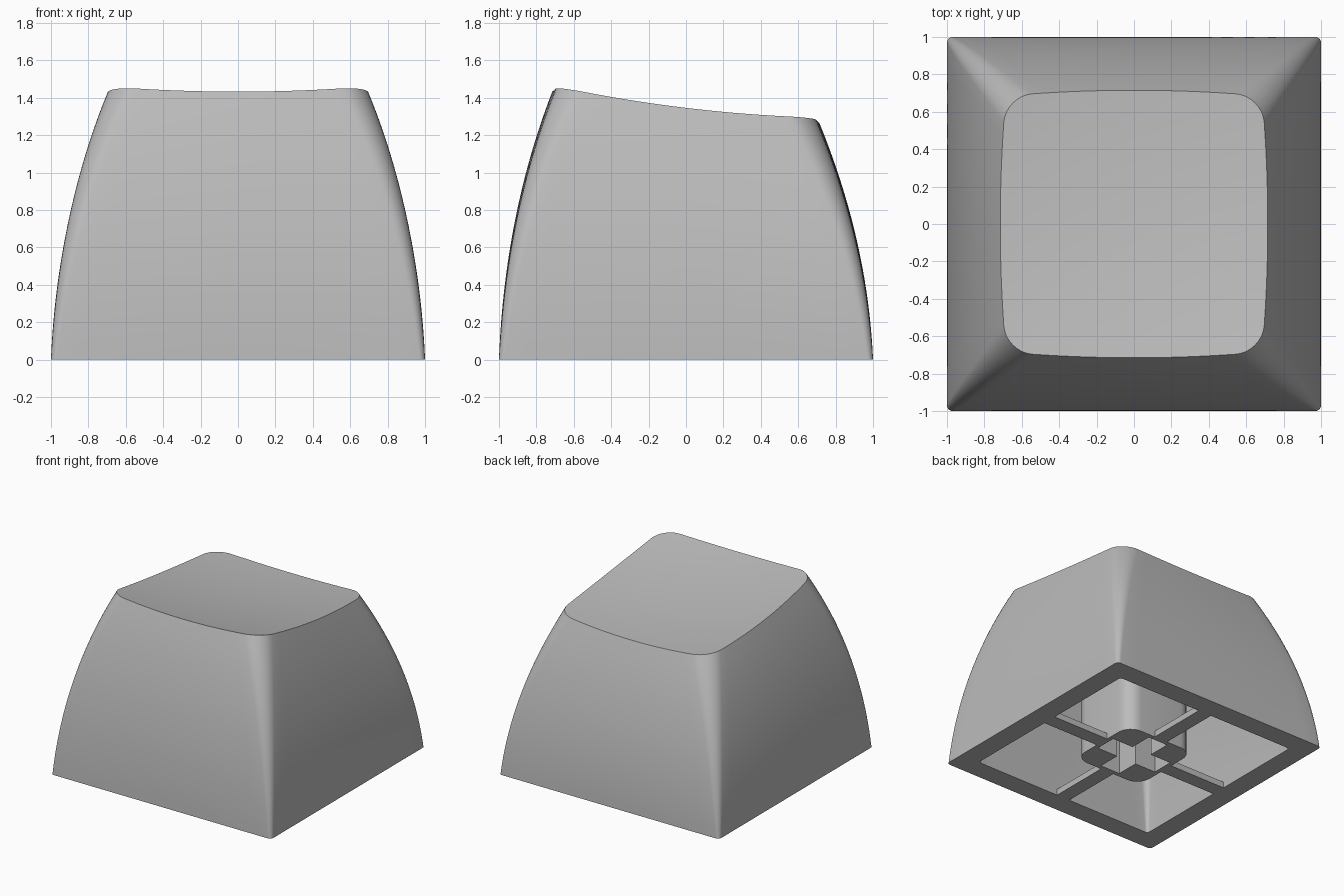
import bpy, bmesh, math

cube = bpy.data.objects.get("Cube")
if cube:
    bpy.data.objects.remove(cube, do_unlink=True)

grey = bpy.data.materials.new("plain grey")
grey.use_nodes = True
color = (0.5, 0.5, 0.5, 1)
grey.diffuse_color = color
grey.node_tree.nodes["Principled BSDF"].inputs["Base Color"].default_value = color


def finish(name, bm, smooth=True):
    bmesh.ops.recalc_face_normals(bm, faces=bm.faces)
    mesh = bpy.data.meshes.new(name)
    bm.to_mesh(mesh)
    bm.free()
    obj = bpy.data.objects.new(name, mesh)
    bpy.context.collection.objects.link(obj)
    mesh.materials.append(grey)
    bpy.ops.object.select_all(action="DESELECT")
    obj.select_set(True)
    bpy.context.view_layer.objects.active = obj
    if smooth:
        bpy.ops.object.shade_smooth_by_angle(angle=math.radians(32))
    return obj


def outline(half, radius, bulge=0, corner=8, side=16):
    """Rounded square whose sides swell outward by bulge."""
    pts = []
    c = half - radius
    for q in range(4):
        quarter = [(c + radius * math.cos(a), c + radius * math.sin(a))
                   for a in (math.pi / 2 * i / corner for i in range(corner + 1))]
        quarter += [(c - 2 * c * i / side, half) for i in range(1, side)]
        for x, y in quarter:
            x, y = (x + bulge * x / half * (1 - (y / half) ** 2),
                    y + bulge * y / half * (1 - (x / half) ** 2))
            for _ in range(q):
                x, y = -y, x
            pts.append((x, y))
    return pts


def top_z(x, y):
    return 1.31 - 0.12 * y + 0.073 * y * y + 0.071 * x * x


def section(t):
    return outline(1 - 0.085 * t - 0.23 * t * t, 0.03 + 0.11 * t, 0.03 * t)


def ring(bm, pts, height):
    return [bm.verts.new((x, y, height(x, y))) for x, y in pts]


def loft(bm, rings):
    for a, b in zip(rings, rings[1:]):
        for i in range(len(a)):
            j = (i + 1) % len(a)
            bm.faces.new((a[i], a[j], b[j], b[i]))


def fill(bm, loop, height):
    mid = bm.verts.new((0, 0, height(0, 0)))
    for i in range(len(loop)):
        bm.faces.new((loop[i], loop[(i + 1) % len(loop)], mid))


# Hollow cap: ceiling, inner walls, rim, outer walls, dished top
bm = bmesh.new()
rings = []
STEPS = 20
INNER = 0.83


def ceiling(x, y):
    return 0.85 * top_z(x, y)


inner_top = [(x * INNER, y * INNER) for x, y in section(0.85)]
for k in (0.3, 0.6):
    rings.append(ring(bm, [(x * k, y * k) for x, y in inner_top], ceiling))
for i in range(STEPS, -1, -1):
    t = 0.85 * i / STEPS
    pts = [(x * INNER, y * INNER) for x, y in section(t)]
    rings.append(ring(bm, pts, lambda x, y: t * top_z(x, y)))
for i in range(STEPS + 1):
    t = i / STEPS
    rings.append(ring(bm, section(t), lambda x, y: t * top_z(x, y)))
for k in (0.9, 0.75, 0.6, 0.45, 0.3, 0.15):
    rings.append(ring(bm, [(x * k, y * k) for x, y in section(1)], top_z))
loft(bm, rings)
fill(bm, rings[0], ceiling)
fill(bm, rings[-1], top_z)
finish("cap_shell", bm)

# Stem: rounded square post with a cross-shaped socket
bm = bmesh.new()
post = outline(0.315, 0.12, side=2)
low = ring(bm, post, lambda x, y: 0)
high = ring(bm, post, lambda x, y: ceiling(x, y) + 0.02)
loft(bm, [low, high])
bm.faces.new(low)
bm.faces.new(high)
stem = finish("stem", bm, smooth=False)


def box(name, x0, x1, y0, y1, z0, z1):
    bm = bmesh.new()
    bmesh.ops.create_cube(bm, size=1)
    for v in bm.verts:
        v.co.x = x1 if v.co.x > 0 else x0
        v.co.y = y1 if v.co.y > 0 else y0
        v.co.z = z1 if v.co.z > 0 else z0
    return finish(name, bm, smooth=False)


ARM, SLOT, DEPTH = 0.28, 0.09, 0.45
for sx, sy in ((ARM, SLOT), (SLOT, ARM)):
    cutter = box("socket_cutter", -sx, sx, -sy, sy, -0.1, DEPTH)
    cutter.hide_render = True
    bpy.context.view_layer.objects.active = stem
    mod = stem.modifiers.new("socket", "BOOLEAN")
    mod.operation = "DIFFERENCE"
    mod.solver = "EXACT"
    mod.object = cutter
    bpy.ops.object.modifier_apply(modifier=mod.name)
    bpy.data.objects.remove(cutter, do_unlink=True)
bpy.ops.object.select_all(action="DESELECT")
stem.select_set(True)
bpy.ops.object.shade_smooth_by_angle(angle=math.radians(32))

# Thin ribs tying the stem to the walls
for n, side in enumerate(("left", "back", "right", "front")):
    rib = box("rib_" + side, 0.31, INNER, -0.06, 0.06, 0, 0.05)
    rib.rotation_euler.z = n * math.pi / 2
